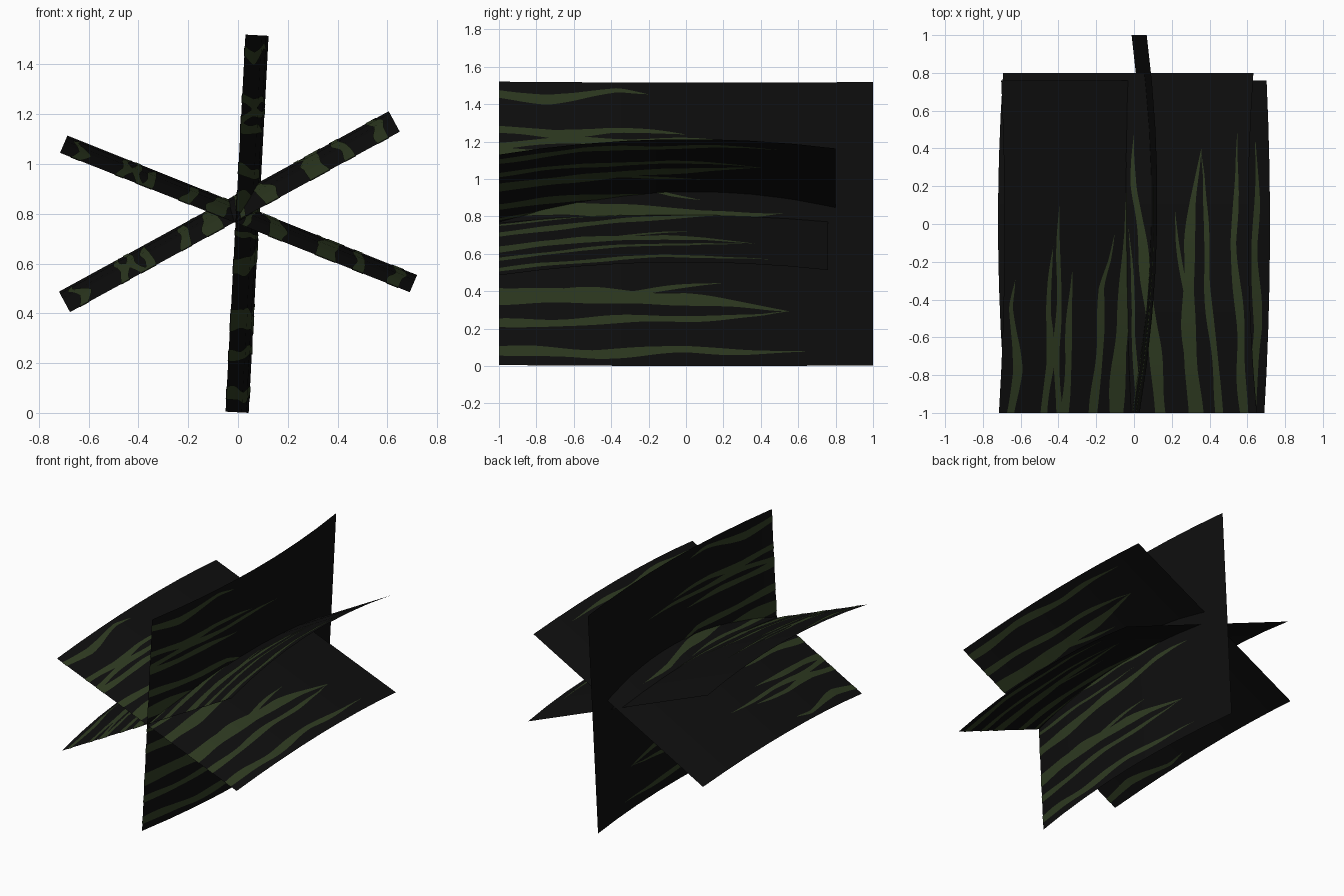
import bpy, math
from mathutils import Vector

if "Cube" in bpy.data.objects:
    bpy.data.objects.remove(bpy.data.objects["Cube"])

KNOTS = 8        # bend segments along each sheet
ROWS = 48        # stripe stations along the sheet (multiple of KNOTS)
SPAN = 1.51      # sheet width


def material(name, rgb):
    m = bpy.data.materials.new(name)
    m.diffuse_color = (*rgb, 1)
    m.use_nodes = True
    m.node_tree.nodes["Principled BSDF"].inputs["Base Color"].default_value = m.diffuse_color
    return m


black = material("black", (0.0045, 0.0045, 0.0045))
green = material("dark green", (0.029, 0.045, 0.016))

# Sheets: lower edge (x, z), upper edge (x, z), bend (x, z), back end y
SHEETS = {
    "upright_sheet": ((-0.05, 0.005), (0.03, 1.52), (0.094, -0.005), 1.0),
    "rising_sheet": ((0.65, 1.13), (-0.675, 0.405), (-0.045, 0.083), 0.80),
    "falling_sheet": ((0.69, 0.485), (-0.715, 1.045), (0.03, 0.07), 0.76),
}

# Stripes: width, then centre line as (along 0-1, distance from lower edge)
STRIPES = [
    (0.050, [(0, .075), (.25, .065), (.5, .085), (.83, .07)]),
    (0.042, [(0, .22), (.4, .25), (.7, .265), (.78, .29)]),
    (0.080, [(0, .37), (.35, .37), (.5, .355), (.78, .295)]),
    (0.040, [(0, .39), (.35, .385), (.45, .41), (.6, .445)]),
    (0.070, [(0, .575), (.3, .60), (.5, .64), (.66, .69), (.82, .70)]),
    (0.025, [(0, .72), (.3, .70), (.55, .72)]),
    (0.080, [(0, .845), (.3, .83), (.55, .80), (.76, .815)]),
    (0.045, [(0, .97), (.38, .95), (.46, .91), (.54, .89)]),
    (0.042, [(0, 1.14), (.2, 1.13), (.43, 1.13)]),
    (0.035, [(0, 1.17), (.2, 1.20), (.4, 1.20), (.64, 1.20)]),
    (0.042, [(0, 1.25), (.15, 1.235), (.3, 1.255), (.5, 1.235)]),
    (0.048, [(0, 1.445), (.13, 1.42), (.2, 1.43), (.32, 1.465), (.4, 1.45)]),
]


def lerp_path(pts, t):
    for (a, p), (b, q) in zip(pts, pts[1:]):
        if t <= b:
            return p + (q - p) * (t - a) / (b - a)
    return pts[-1][1]


def arch(t):
    return 1 - ((t - 0.563) / 0.563) ** 2


ARCH = [(i / KNOTS, arch(i / KNOTS)) for i in range(KNOTS + 1)]


def point(sheet, s, t, lift=0.0):
    """Position on a bent sheet, lifted off its surface."""
    low, up, bend, back = sheet
    k, f = s / SPAN, lerp_path(ARCH, t)
    n = Vector((bend[0], 0, bend[1])).normalized() * lift
    return n + Vector((low[0] + (up[0] - low[0]) * k + bend[0] * f,
                       -1 + (back + 1) * t,
                       low[1] + (up[1] - low[1]) * k + bend[1] * f))


def ribbon(verts, faces, rows):
    """Join pairs of points into a strip of quads."""
    base = len(verts)
    for pair in rows:
        verts.extend(pair)
    for i in range(len(rows) - 1):
        a = base + 2 * i
        faces.append((a, a + 1, a + 3, a + 2))


def add_object(name, verts, faces, mat):
    me = bpy.data.meshes.new(name)
    me.from_pydata(verts, [], faces)
    me.materials.append(mat)
    for p in me.polygons:
        p.use_smooth = True
    ob = bpy.data.objects.new(name, me)
    bpy.context.collection.objects.link(ob)


for name, sheet in SHEETS.items():
    # Bent black sheet
    verts, faces = [], []
    ribbon(verts, faces, [(point(sheet, 0, t), point(sheet, SPAN, t)) for t, _ in ARCH])
    add_object(name, verts, faces, black)

    # Tapering green stripes on both faces
    verts, faces = [], []
    for i, (width, path) in enumerate(STRIPES):
        tip = path[-1][0]
        stations = [r / ROWS for r in range(ROWS) if r / ROWS < tip - 0.005] + [tip]
        for lift in (-0.002, 0.002):
            rows = []
            for t in stations:
                half = width / 2 * (1 - (t / tip) ** 3) * (1 + 0.15 * math.sin(23 * t + i))
                mid = lerp_path(path, t) + 0.006 * math.sin(17 * t + 2 * i)
                rows.append((point(sheet, mid - half, t, lift),
                             point(sheet, mid + half, t, lift)))
            ribbon(verts, faces, rows)
    add_object(name.replace("sheet", "stripes"), verts, faces, green)
